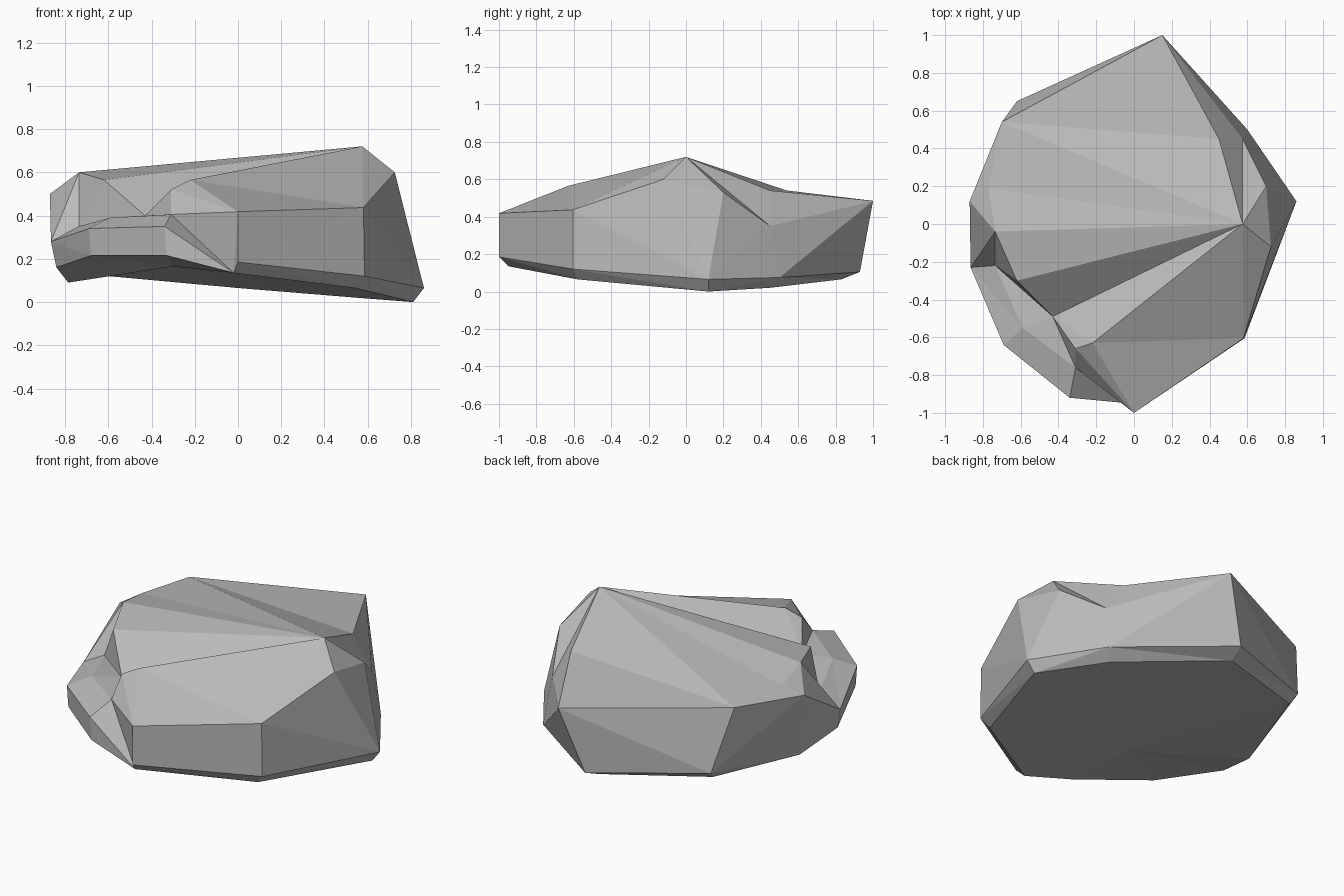
import bpy
import bmesh

default_cube = bpy.data.objects.get("Cube")
if default_cube:
    bpy.data.objects.remove(default_cube, do_unlink=True)

# Stone material
stone = bpy.data.materials.new("stone grey")
stone.use_nodes = True
stone_colour = (0.5, 0.5, 0.5, 1)
stone.diffuse_color = stone_colour
stone.node_tree.nodes["Principled BSDF"].inputs["Base Color"].default_value = stone_colour

bm = bmesh.new()


def point(x, y, z):
    return bm.verts.new((x, y, z))


def ring(*coords):
    return [point(*co) for co in coords]


def fan(hub, *rim):
    """Triangles from one hub corner to each pair of neighbours on the rim."""
    for start, end in zip(rim, rim[1:]):
        bm.faces.new((hub, start, end))


def band(lower, upper):
    """Quads between matching stretches of two rings."""
    for i in range(len(lower) - 1):
        bm.faces.new((lower[i], lower[i + 1], upper[i + 1], upper[i]))


# Rings run counter-clockwise from the front tip: underside, belly, shoulder
base = ring((-.02, -.95, .135), (.54, -.58, .065), (.81, .12, 0), (.55, .45, .02),
            (0, .83, .065), (-.6, .6, .12), (-.785, .04, .09))
belly = ring((0, -1, .185), (.585, -.605, .12), (.86, .12, .065), (.6, .5, .075),
             (.02, .93, .105), (-.62, .65, .165), (-.84, -.24, .16),
             (-.68, -.64, .215), (-.33, -.92, .215))
shoulder = ring((0, -1, .418), (.58, -.605, .437), (.725, -.12, .6), (.575, .45, .35),
                (.15, 1, .485), (-.7, .54, .54), (-.87, .12, .5), (-.865, -.23, .28),
                (-.69, -.64, .34), (-.34, -.92, .35))

base_tip, belly_tip, shoulder_tip = base[0], belly[0], shoulder[0]
belly_back, belly_west, belly_end = belly[5], belly[6], belly[-1]
front_corner, side_corner, back_notch, back_tip, back_corner = shoulder[1:6]
west_corner, west_ledge, front_ledge, ledge_end = shoulder[6:]

# Crown corners
peak = point(.575, 0, .72)
side_knob = point(.7, .2, .53)
notch_lip = point(.45, .45, .54)
west_edge = point(-.77, .19, .557)
west_crest = point(-.735, -.04, .6)
crest_end = point(-.62, -.3, .565)

# Broken step at the front
step_corner = point(-.735, -.22, .35)
step_ridge = point(-.59, -.55, .39)
gully = point(-.43, -.49, .4)
chip_side = point(-.31, -.66, .52)
chip_top = point(-.22, -.63, .565)
chip_middle = point(-.28, -.69, .51)
chip_foot = point(-.31, -.76, .405)

# Underside with its raised hollow
hollow = point(-.3, -.42, .165)
fan(hollow, *base, *belly[6:], base_tip)

# Bevel and flat sides
band(base[:6], belly[:6])
fan(belly_back, base[5], base[6])
band(belly[:2], shoulder[:2])
band(belly[6:], shoulder[7:])
fan(west_corner, back_corner, belly_back, base[6], belly_west, west_ledge)

# Faceted side and back tip
fan(belly[2], belly[1], front_corner, side_corner, side_knob, back_notch, belly[3])
fan(back_tip, back_corner, belly_back, belly[4], belly[3], back_notch, notch_lip,
    back_corner)

# Crown facets spreading from the peak
fan(peak, front_corner, side_corner, side_knob, back_notch, notch_lip,
    back_corner, west_edge, west_crest, crest_end, gully, chip_top, front_corner)
fan(west_edge, back_corner, west_corner)
fan(west_crest, west_edge, west_corner, west_ledge, step_corner, crest_end)

# Gully, step and chipped front
fan(gully, chip_top, chip_side, chip_foot, step_ridge, step_corner, crest_end)
fan(step_ridge, chip_foot, ledge_end, front_ledge, west_ledge, step_corner)
fan(chip_middle, chip_top, chip_side, chip_foot, shoulder_tip, chip_top)
fan(chip_top, shoulder_tip, front_corner)
fan(base_tip, belly_end, ledge_end, chip_foot, shoulder_tip, belly_tip)

# Finish as one flat-shaded rock
bmesh.ops.triangulate(bm, faces=[f for f in bm.faces if len(f.verts) > 3])
bmesh.ops.recalc_face_normals(bm, faces=bm.faces)
mesh = bpy.data.meshes.new("rock")
bm.to_mesh(mesh)
bm.free()
mesh.materials.append(stone)
rock = bpy.data.objects.new("rock", mesh)
bpy.context.collection.objects.link(rock)
